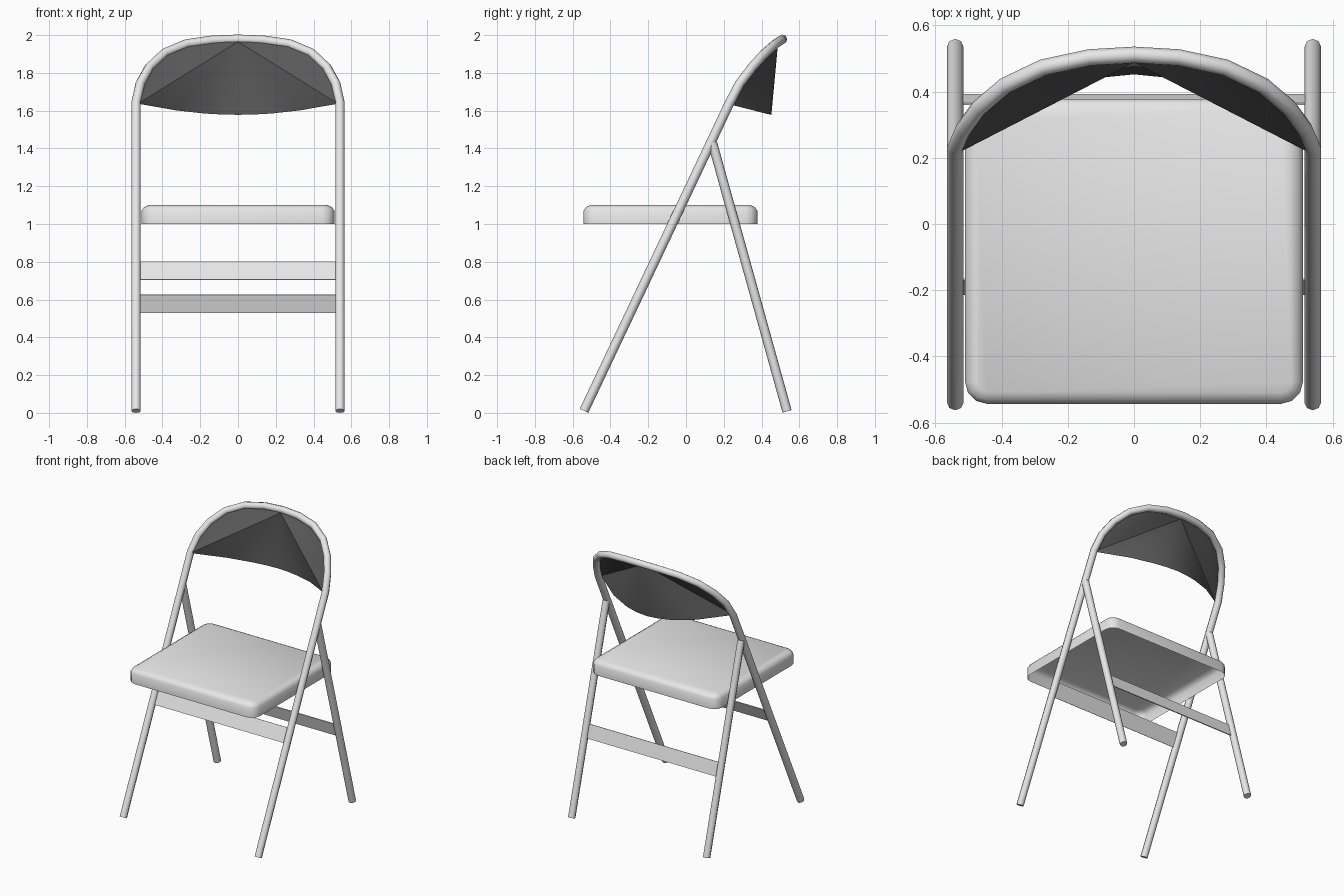
import bpy, bmesh, math
from mathutils import Vector

if "Cube" in bpy.data.objects:
    bpy.data.objects.remove(bpy.data.objects["Cube"])


def material(name, v):
    m = bpy.data.materials.new(name)
    m.diffuse_color = (v, v, v, 1)
    m.use_nodes = True
    m.node_tree.nodes["Principled BSDF"].inputs["Base Color"].default_value = m.diffuse_color
    return m


LIGHT = material("light grey", 0.8)
DARK = material("dark grey", 0.1)


def finish(obj, mat, angle=50):
    obj.data.materials.clear()
    obj.data.materials.append(mat)
    bpy.ops.object.select_all(action='DESELECT')
    obj.select_set(True)
    bpy.context.view_layer.objects.active = obj
    if obj.type == 'CURVE':
        bpy.ops.object.convert(target='MESH')
        obj = bpy.context.view_layer.objects.active
    bpy.ops.object.shade_smooth_by_angle(angle=math.radians(angle))
    return obj


def tube(name, pts, radius=0.025):
    cu = bpy.data.curves.new(name, 'CURVE')
    cu.dimensions = '3D'
    cu.bevel_depth = radius
    cu.bevel_resolution = 2
    cu.use_fill_caps = True
    sp = cu.splines.new('POLY')
    sp.points.add(len(pts) - 1)
    for p, co in zip(sp.points, pts):
        p.co = (*co, 1)
    ob = bpy.data.objects.new(name, cu)
    bpy.context.collection.objects.link(ob)
    return finish(ob, LIGHT)


def mesh_object(name, bm, mat, angle=50):
    me = bpy.data.meshes.new(name)
    bm.to_mesh(me)
    bm.free()
    ob = bpy.data.objects.new(name, me)
    bpy.context.collection.objects.link(ob)
    return finish(ob, mat, angle)


def mirrored(p):
    return (-p[0], p[1], p[2])


# front legs and back hoop: one bent tube
half = [(0.54, -0.54, 0.011), (0.54, 0.23, 1.64), (0.517, 0.285, 1.745),
        (0.47, 0.35, 1.83), (0.39, 0.418, 1.905), (0.275, 0.473, 1.953),
        (0.135, 0.503, 1.973)]
top = (0, 0.511, 1.978)
tube("front_leg_frame", half + [top] + [mirrored(p) for p in reversed(half)])

# rear legs
for side, s in (("left", -1), ("right", 1)):
    tube("rear_leg_" + side, [(s * 0.54, 0.14, 1.43), (s * 0.54, 0.535, 0.008)])


# flat crossbars lying along the leg slopes
def crossbar(name, low, high, t=0.003):
    a, b = Vector((0, *low)), Vector((0, *high))
    d = (b - a).normalized()
    n = Vector((0, -d.z, d.y)) * t
    bm = bmesh.new()
    ring = [bm.verts.new(p + Vector((-0.52, 0, 0))) for p in (a + n, b + n, b - n, a - n)]
    face = bm.faces.new(ring)
    ext = bmesh.ops.extrude_face_region(bm, geom=[face])
    bmesh.ops.translate(bm, vec=(1.04, 0, 0),
                        verts=[v for v in ext["geom"] if isinstance(v, bmesh.types.BMVert)])
    bmesh.ops.recalc_face_normals(bm, faces=bm.faces)
    mesh_object(name, bm, LIGHT, 30)


crossbar("front_crossbar", (-0.212, 0.705), (-0.167, 0.80))
crossbar("rear_crossbar", (0.39, 0.53), (0.363, 0.625))


# seat: rounded pan, open underneath
def rounded_ring(bm, inset, z, r=0.065, seg=3):
    x0, y0, y1 = 0.51, -0.543, 0.378
    verts = []
    for cx, cy, start in ((x0 - r, y1 - r, 0), (-x0 + r, y1 - r, 90),
                          (-x0 + r, y0 + r, 180), (x0 - r, y0 + r, 270)):
        for i in range(seg + 1):
            a = math.radians(start + 90 * i / seg)
            k = r - inset
            verts.append(bm.verts.new((cx + k * math.cos(a), cy + k * math.sin(a), z)))
    return verts


bm = bmesh.new()
rings = [rounded_ring(bm, i, z) for i, z in
         ((0, 1.0), (0, 1.07), (0.012, 1.088), (0.035, 1.1))]
for a, b in zip(rings, rings[1:]):
    for i in range(len(a)):
        j = (i + 1) % len(a)
        bm.faces.new((a[i], a[j], b[j], b[i]))
bm.faces.new(rings[-1])
mesh_object("seat", bm, LIGHT, 60)

# back panel: sheet under the hoop, folded between lower corners and top centre
bm = bmesh.new()
apex = bm.verts.new((0, 0.488, 1.965))
bottom_mid = bm.verts.new((0, 0.452, 1.578))
lower = [(0.53, 0.215, 1.637), (0.33, 0.355, 1.602), (0.18, 0.42, 1.585), (0.09, 0.443, 1.58)]
arch = [(x * 0.98, y - 0.015, z - 0.012) for x, y, z in half[2:]]
for s in (1, -1):
    low = [bm.verts.new((s * x, y, z)) for x, y, z in lower] + [bottom_mid]
    high = [bm.verts.new((s * x, y, z)) for x, y, z in arch] + [apex]
    tris = [(low[0], a, b) for a, b in zip(high, high[1:])]
    tris += [(apex, b, a) for a, b in zip(low, low[1:])]
    for t in tris:
        bm.faces.new(t)
bmesh.ops.recalc_face_normals(bm, faces=bm.faces)
if sum(f.normal.y for f in bm.faces) > 0:
    bmesh.ops.reverse_faces(bm, faces=bm.faces)
mesh_object("back_panel", bm, DARK, 40)
